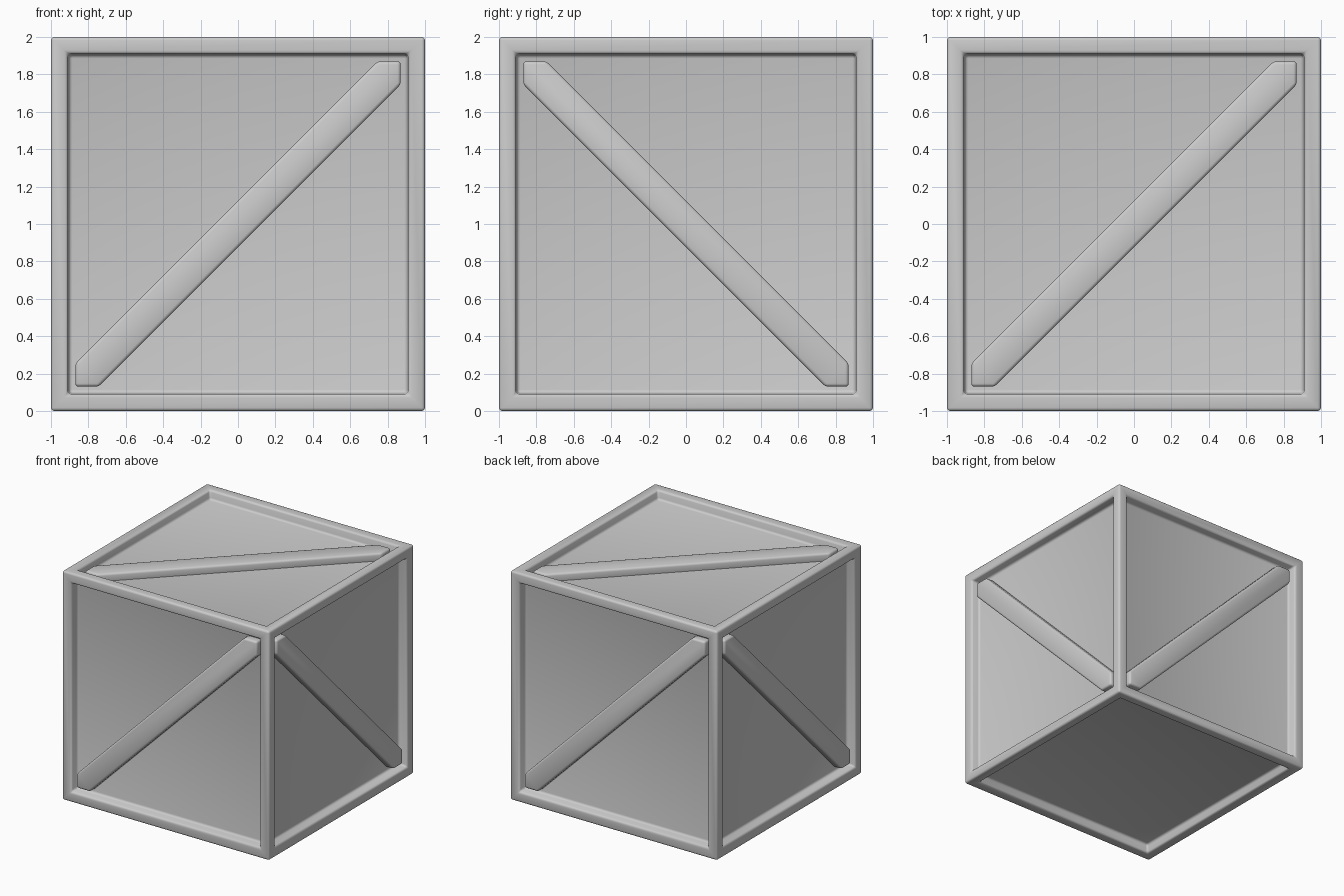
import bpy, bmesh
from math import radians
from mathutils import Matrix

if "Cube" in bpy.data.objects:
    bpy.data.objects.remove(bpy.data.objects["Cube"])

CENTRE = Matrix.Translation((0, 0, 1))


def finish(name, bm, bevel, segments):
    bmesh.ops.recalc_face_normals(bm, faces=bm.faces[:])
    mesh = bpy.data.meshes.new(name)
    bm.to_mesh(mesh)
    bm.free()
    for p in mesh.polygons:
        p.use_smooth = True
    ob = bpy.data.objects.new(name, mesh)
    bpy.context.collection.objects.link(ob)
    mod = ob.modifiers.new("rounded_edges", 'BEVEL')
    mod.width = bevel
    mod.segments = segments
    mod.limit_method = 'ANGLE'
    mod.angle_limit = radians(30)
    return ob


# Crate body: cube with a frame and a recessed panel on every side
bm = bmesh.new()
bmesh.ops.create_cube(bm, size=2, matrix=CENTRE)
sides = bm.faces[:]
bmesh.ops.inset_individual(bm, faces=sides, thickness=0.125, depth=0)
bmesh.ops.inset_individual(bm, faces=sides, thickness=0.012, depth=-0.08)
finish("crate_body", bm, 0.018, 3)


# Diagonal brace: strip clipped to the corners of the recess
def brace(name, rotation, flip):
    c, w = 0.87, 0.125
    s = -1 if flip else 1
    outline = [(-c, -c), (-c + w, -c), (c, c - w), (c, c), (c - w, c), (-c, -c + w)]
    bm = bmesh.new()
    face = bm.faces.new([bm.verts.new((s * x, y, 0.90)) for x, y in outline])
    top = bmesh.ops.extrude_face_region(bm, geom=[face])["geom"]
    bmesh.ops.translate(bm, vec=(0, 0, 0.085),
                        verts=[v for v in top if isinstance(v, bmesh.types.BMVert)])
    bm.transform(CENTRE @ rotation)
    finish(name, bm, 0.018, 3)


upright = Matrix.Rotation(radians(90), 4, 'X')
for i, side in enumerate(("front", "right", "back", "left")):
    brace(side + "_brace", Matrix.Rotation(radians(90 * i), 4, 'Z') @ upright, i % 2 == 1)
brace("top_brace", Matrix.Identity(4), False)
